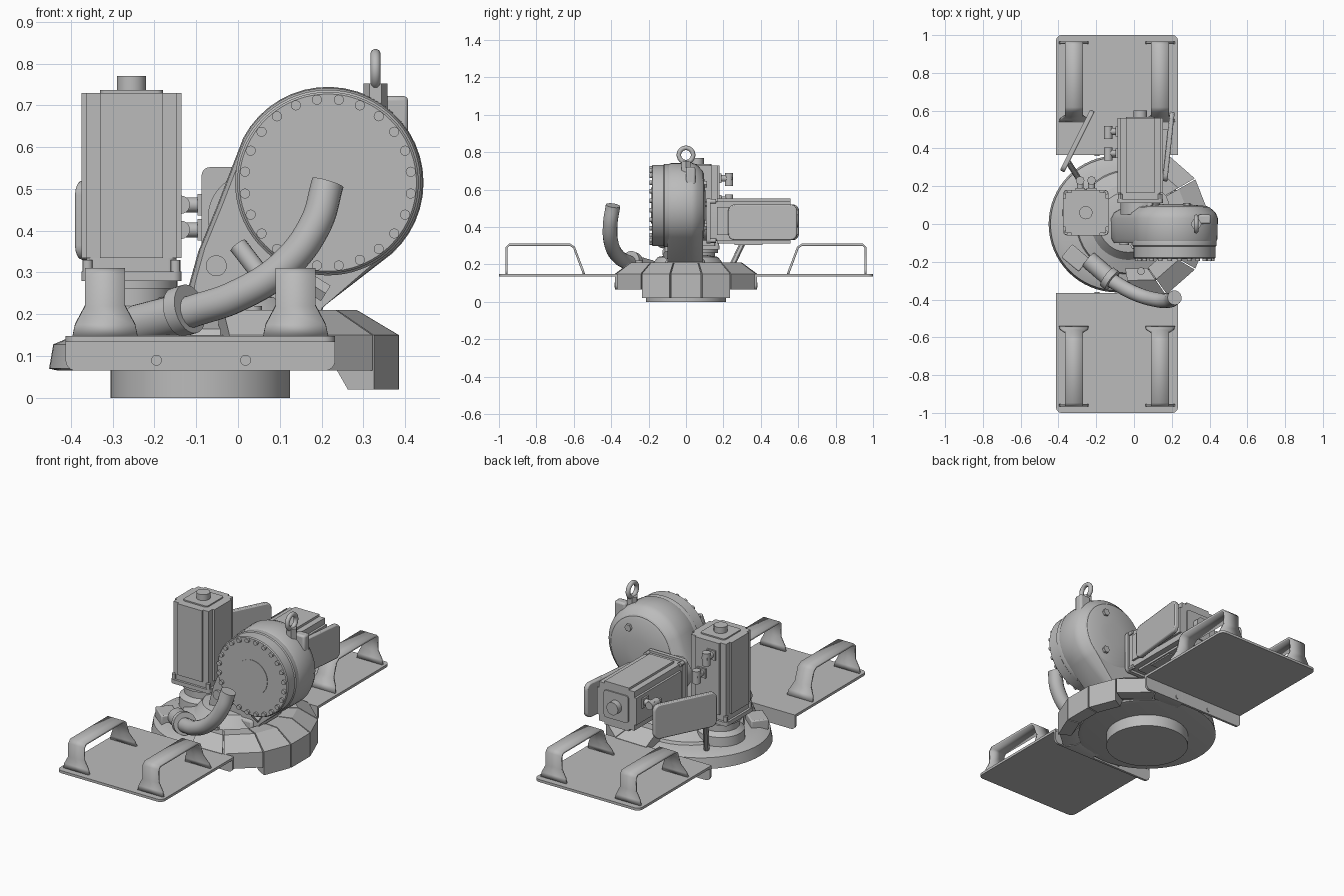
import bpy, bmesh
from math import sin, cos, pi, radians, atan2
from mathutils import Matrix, Vector

cube = bpy.data.objects.get("Cube")
if cube:
    bpy.data.objects.remove(cube)

grey = bpy.data.materials.new("machine_grey")
grey.use_nodes = True
grey.diffuse_color = (0.5, 0.5, 0.5, 1)
grey.node_tree.nodes["Principled BSDF"].inputs["Base Color"].default_value = (0.5, 0.5, 0.5, 1)

T = lambda *v: Matrix.Translation(v)
RZ = lambda a: Matrix.Rotation(a, 4, 'Z')
UPRIGHT = Matrix.Rotation(pi / 2, 4, 'X')   # local y -> z, local z -> -y
BASE_X = -0.09


def finish(name, bm, m=Matrix(), bevel=0):
    """Turn a bmesh into a shaded object."""
    bmesh.ops.recalc_face_normals(bm, faces=bm.faces)
    me = bpy.data.meshes.new(name)
    bm.to_mesh(me)
    bm.free()
    me.transform(m)
    me.materials.append(grey)
    me.shade_smooth()
    me.set_sharp_from_angle(angle=radians(30))
    ob = bpy.data.objects.new(name, me)
    bpy.context.collection.objects.link(ob)
    if bevel:
        mod = ob.modifiers.new("bevel", 'BEVEL')
        mod.width, mod.segments = bevel, 2
    return ob


def loft(name, rings, m=Matrix(), bevel=0):
    """Skin matching closed rings of 3D points and cap both ends."""
    bm = bmesh.new()
    loops = [[bm.verts.new(p) for p in ring] for ring in rings]
    for a, b in zip(loops, loops[1:]):
        for i in range(len(a)):
            j = (i + 1) % len(a)
            bm.faces.new((a[i], a[j], b[j], b[i]))
    bm.faces.new(loops[0])
    bm.faces.new(loops[-1])
    return finish(name, bm, m, bevel)


def prism(name, pts, depth, m=Matrix(), bevel=0):
    return loft(name, [[(x, y, z) for x, y in pts] for z in (0, depth)], m, bevel)


def box(name, lo, hi, m=Matrix(), bevel=0):
    return prism(name, [(lo[0], lo[1]), (hi[0], lo[1]), (hi[0], hi[1]), (lo[0], hi[1])],
                 hi[2] - lo[2], m @ T(0, 0, lo[2]), bevel)


def circle(r, n=32, x=0, y=0):
    return [(x + r * cos(2 * pi * i / n), y + r * sin(2 * pi * i / n)) for i in range(n)]


def turned(name, profile, m=Matrix(), n=48):
    """Solid of revolution about z from (radius, height) pairs."""
    return loft(name, [[(x, y, z) for x, y in circle(r, n)] for r, z in profile], m)


def rod(name, a, b, r, n=24, m=Matrix()):
    a, b = Vector(a), Vector(b)
    d = b - a
    turn = d.to_track_quat('Z', 'Y').to_matrix().to_4x4()
    return prism(name, circle(r, n), d.length, m @ Matrix.Translation(a) @ turn)


def rounded(w, h, radii):
    """Centred rectangle; radii run counter-clockwise from top right."""
    pts = []
    for k, (sx, sy) in enumerate(((1, 1), (-1, 1), (-1, -1), (1, -1))):
        r = radii[k]
        for i in range(7):
            a = k * pi / 2 + i * pi / 12
            pts.append((sx * (w / 2 - r) + r * cos(a), sy * (h / 2 - r) + r * sin(a)))
    return pts


# Base flange, disc and turret hub
turned("mounting_flange", [(0.215, 0), (0.215, 0.07)], T(BASE_X, 0, 0), 64)
turned("base_disc", [(0.34, 0.065), (0.362, 0.07), (0.352, 0.128), (0.30, 0.15)],
       T(BASE_X, 0, 0), 64)
turned("turret_hub", [(0.28, 0.14), (0.27, 0.165), (0.2, 0.19), (0.16, 0.24), (0.1, 0.25)],
       T(-0.03, 0.01, 0), 48)

# Faceted skirt around the left side of the base
angles = [-80, -55, -30, -10, 10, 30, 55, 80]
reach = {10: 1.0, 30: 0.99, 55: 0.945, 80: 0.8}
for i, (a0, a1) in enumerate(zip(angles, angles[1:])):
    low = 0.02 if max(abs(a0), abs(a1)) <= 30 else 0.065
    section = [(0.3, 0.205), (0.38, 0.21), (0.482, 0.15), (0.482, low), (0.41, low),
               (0.37, 0.08), (0.3, 0.1)]
    rings = []
    for a, gap in ((a0, 0.4), (a1, -0.4)):
        k, t = reach[abs(a)], radians(a + gap)
        rings.append([(r * k * cos(t), r * k * sin(t), z) for r, z in section])
    loft(f"skirt_panel_{i}", rings, T(BASE_X, 0, 0))

# Front and back platforms with handles
strap = [(0.545, 0.147, 0.078), (0.555, 0.175, 0.072), (0.572, 0.22, 0.048),
         (0.598, 0.29, 0.048), (0.62, 0.305, 0.048), (0.945, 0.305, 0.048),
         (0.96, 0.29, 0.048), (0.96, 0.22, 0.048), (0.96, 0.175, 0.072),
         (0.96, 0.147, 0.078)]
for side, s in (("front", -1), ("back", 1)):
    flip = Matrix.Diagonal((1, s, 1, 1))
    prism(f"{side}_platform", rounded(0.645, 0.635, (0.03, 0.03, 0, 0)), 0.014,
          flip @ T(BASE_X, 0.6825, 0.134))
    prism(f"{side}_platform_lip", rounded(0.645, 0.083, (0, 0, 0.025, 0.025)), 0.013,
          flip @ T(BASE_X, 0.379, 0.1065) @ UPRIGHT)
    for x in (-0.195, 0.018):
        rod(f"{side}_lip_bolt", (x, 0.36, 0.09), (x, 0.383, 0.09), 0.013, 20, flip)
    for x in (-0.318, 0.138):
        bm = bmesh.new()
        rows = [[bm.verts.new((x + w * e, s * y, z)) for e in (-1, 1)] for y, z, w in strap]
        for p, q in zip(rows, rows[1:]):
            bm.faces.new((p[0], p[1], q[1], q[0]))
        mod = finish(f"{side}_handle", bm).modifiers.new("thickness", 'SOLIDIFY')
        mod.thickness, mod.offset = 0.012, 0


# Motors: square ribbed body, end boss, mounting flange and elbow connectors
def motor(name, m):
    a, b, c = 0.12, 0.075, 0.108
    quarter = [(a, -b), (a, b), (c, b), (c, c), (b, c)]
    body = []
    for k in range(4):
        x, y = cos(k * pi / 2), sin(k * pi / 2)
        body += [(p * x - q * y, p * y + q * x) for p, q in quarter]
    prism(name + "_body", body, 0.395, m @ T(0, 0, 0.055))
    prism(name + "_flange", rounded(0.24, 0.24, [0.02] * 4), 0.022, m)
    prism(name + "_collar", rounded(0.215, 0.215, [0.02] * 4), 0.035, m @ T(0, 0, 0.021))
    prism(name + "_end_cap", rounded(0.15, 0.15, [0.015] * 4), 0.008, m @ T(0, 0, 0.449))
    rod(name + "_end_boss", (0, 0, 0.45), (0, 0, 0.49), 0.035, 32, m)
    for x in (-0.105, 0.105):
        for y in (-0.105, 0.105):
            rod(name + "_bolt", (x, y, 0.015), (x, y, 0.05), 0.012, 12, m)
    for x, z in ((-0.03, 0.38), (0.03, 0.265)):
        rod(name + "_elbow_stub", (x, 0.115, z), (x, 0.185, z), 0.018, 20, m)
        rod(name + "_elbow_end", (x, 0.17, z - 0.04), (x, 0.17, z + 0.03), 0.022, 20, m)
        box(name + "_elbow_pad", (x - 0.026, 0.118, z - 0.026), (x + 0.026, 0.13, z + 0.026), m)


motor("upright_motor", T(-0.255, 0.06, 0.28))
turned("upright_motor_pedestal", [(0.125, 0.13), (0.12, 0.2), (0.095, 0.22), (0.095, 0.262),
                                  (0.11, 0.262), (0.11, 0.282)], T(-0.255, 0.06, 0))
lying = Matrix(((0, -1, 0, 0), (0, 0, 1, 0), (-1, 0, 0, 0), (0, 0, 0, 1)))
motor("lying_motor", T(0.033, 0.11, 0.432) @ lying)
rod("lying_motor_mount", (0.033, 0.05, 0.432), (0.033, 0.112, 0.432), 0.105, 40)

# Rounded side covers with their brackets
for name, x, y, dx, dy, length in (("right_cover", -0.30, 0.44, 0.16, 0.32, 0.36),
                                   ("left_cover", 0.183, 0.41, 0.035, 0.33, 0.37)):
    prism(name, rounded(length, 0.19, [0.035] * 4), 0.026,
          T(x, y, 0.425) @ RZ(atan2(dy, dx)) @ UPRIGHT @ T(0, 0, -0.013), 0.006)
rod("right_cover_bracket", (-0.35, 0.33, 0.37), (-0.28, 0.22, 0.14), 0.015, 12)
box("left_cover_bracket", (0.14, 0.28, 0.36), (0.18, 0.5, 0.49))
box("under_motor_bracket", (-0.03, 0.26, 0.305), (0.1, 0.41, 0.33))

# Arm housing: round head that flows down to the turret
CX, CZ = 0.215, 0.515
outline = [(CX + 0.229 * cos(radians(t)), CZ + 0.229 * sin(radians(t))) for t in range(-48, 160, 8)]
outline += [(-0.05, 0.46), (-0.095, 0.35), (-0.12, 0.26), (-0.13, 0.15), (0.19, 0.15), (0.2, 0.215)]
layers = []
for y, k in ((-0.1, 0.95), (-0.08, 0.99), (0.03, 1), (0.06, 0.95), (0.09, 0.8)):
    layers.append([(CX + (x - CX) * k, y, CZ + (z - CZ) * (k if z > 0.22 else 1))
                   for x, z in outline])
loft("arm_housing", layers)
head = T(CX, 0, CZ) @ UPRIGHT
turned("head_back_boss", [(0.19, -0.085), (0.17, -0.095), (0.06, -0.105)], head)
for t in (60, 180, 300):
    a = radians(t)
    rod("head_back_plug", (0.13 * cos(a), 0.13 * sin(a), -0.112), (0.13 * cos(a), 0.13 * sin(a), -0.09),
        0.02, 6, head)

# Front drum with a ring of bolts and a centre disc
turned("front_drum", [(0.215, 0.07), (0.222, 0.09), (0.222, 0.115), (0.217, 0.12),
                      (0.217, 0.178), (0.212, 0.183)], head, 72)
turned("drum_centre_disc", [(0.095, 0.18), (0.095, 0.186)], head, 48)
for i in range(24):
    a = 2 * pi * (i + 0.5) / 24
    rod("drum_bolt", (0.2 * cos(a), 0.2 * sin(a), 0.17), (0.2 * cos(a), 0.2 * sin(a), 0.195),
        0.012, 16, head)

# Lifting eye and lug on the head
bpy.ops.mesh.primitive_torus_add(major_radius=0.038, minor_radius=0.012, major_segments=40,
                                 minor_segments=14, location=(0.329, 0, 0.785),
                                 rotation=(0, pi / 2, 0))
eye = bpy.context.object
eye.name = "lifting_eye"
eye.data.materials.append(grey)
eye.data.shade_smooth()
rod("lifting_eye_nut", (0.329, 0, 0.69), (0.329, 0, 0.752), 0.029, 6)
box("head_lug", (0.34, 0.0, 0.58), (0.407, 0.05, 0.722), bevel=0.01)

# Cable hose with its clamp and socket
curve = bpy.data.curves.new("cable_hose", 'CURVE')
curve.dimensions, curve.bevel_depth, curve.bevel_resolution = '3D', 0.039, 6
curve.use_fill_caps = True
path = [(0.215, -0.39, 0.515), (0.185, -0.405, 0.415), (0.11, -0.4, 0.315),
        (0.0, -0.365, 0.245), (-0.10, -0.31, 0.21), (-0.15, -0.275, 0.195)]
spline = curve.splines.new('BEZIER')
spline.bezier_points.add(len(path) - 1)
for bp, co in zip(spline.bezier_points, path):
    bp.co = co
    bp.handle_left_type = bp.handle_right_type = 'AUTO'
curve.materials.append(grey)
bpy.context.collection.objects.link(bpy.data.objects.new("cable_hose", curve))
rod("hose_clamp", (-0.115, -0.30, 0.213), (-0.142, -0.28, 0.205), 0.06, 32)
rod("hose_socket", (-0.13, -0.285, 0.203), (-0.24, -0.19, 0.175), 0.048, 32)

# Small fittings on the turret and arm
box("turret_box", (-0.06, -0.045, 0.13), (0.06, 0.045, 0.19), T(-0.31, -0.18, 0) @ RZ(radians(-40)), 0.006)
box("front_bracket", (0.0, -0.31, 0.14), (0.075, -0.2, 0.16), bevel=0.005)
rod("bracket_pin", (0.037, -0.25, 0.15), (0.037, -0.25, 0.22), 0.02, 16)
rod("arm_plug", (-0.052, -0.08, 0.316), (-0.052, -0.112, 0.316), 0.025, 24)
rod("arm_strut", (0.0, -0.11, 0.365), (0.05, -0.13, 0.3), 0.022, 16)
rod("arm_stop", (0.17, -0.1, 0.275), (0.21, -0.1, 0.25), 0.025, 6)
box("arm_foot", (-0.07, -0.11, 0.14), (0.17, 0.1, 0.235), bevel=0.02)
